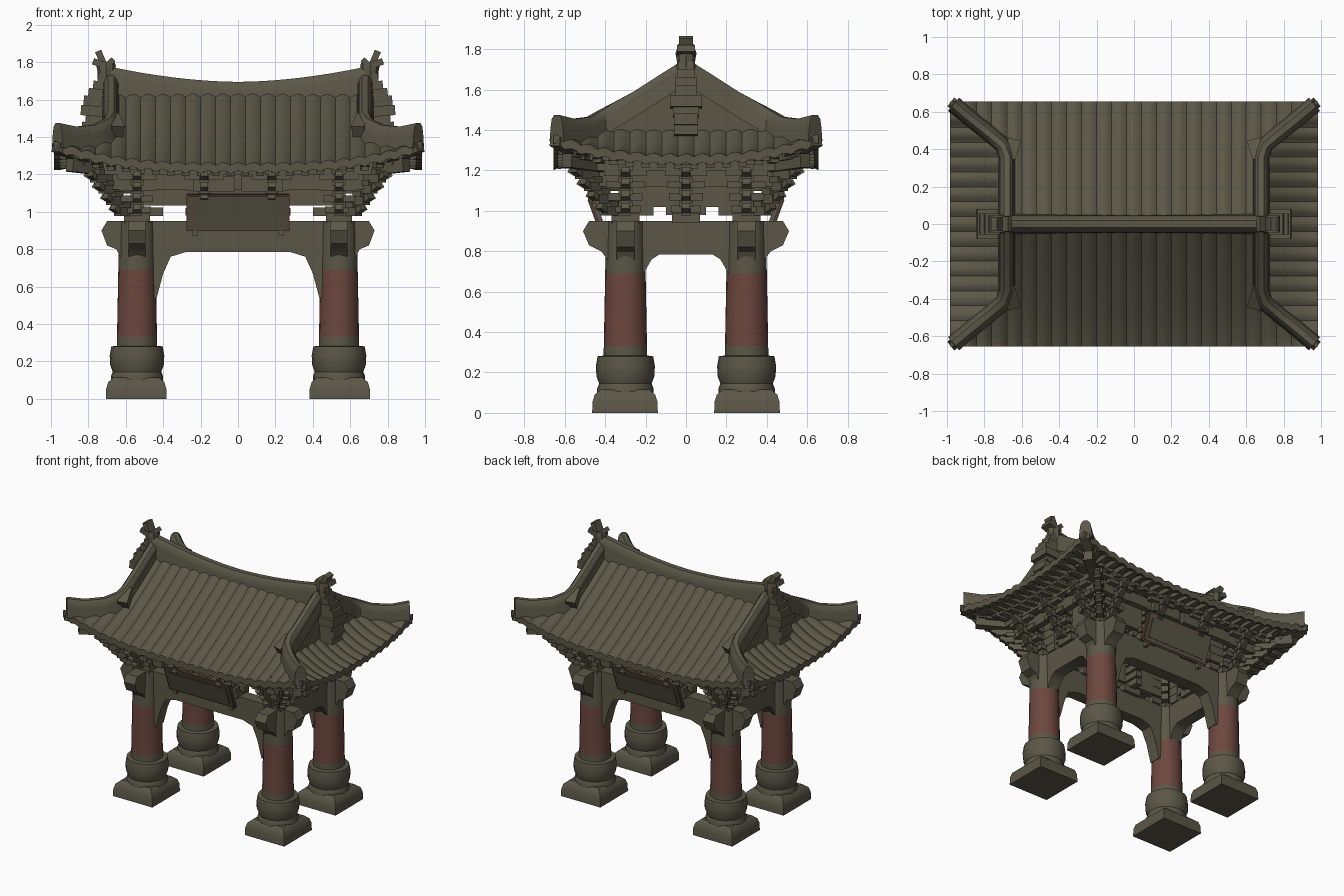
import bpy, bmesh, math
from mathutils import Matrix, Vector

cube = bpy.data.objects.get("Cube")
if cube:
    bpy.data.objects.remove(cube, do_unlink=True)


def material(name, rgb):
    m = bpy.data.materials.new(name)
    m.use_nodes = True
    m.diffuse_color = (*rgb, 1)
    m.node_tree.nodes["Principled BSDF"].inputs["Base Color"].default_value = (*rgb, 1)
    return m


OLIVE = material("weathered olive", (0.104, 0.095, 0.063))
RED = material("faded red", (0.15, 0.063, 0.048))


def finish(bm, name, mats=(OLIVE,), mirror="", rule=None, angle=35):
    for axis in mirror:
        s = Vector((-1, 1, 1)) if axis == "x" else Vector((1, -1, 1))
        dup = bmesh.ops.duplicate(bm, geom=bm.verts[:] + bm.edges[:] + bm.faces[:])["geom"]
        for v in dup:
            if isinstance(v, bmesh.types.BMVert):
                v.co *= s
    bmesh.ops.recalc_face_normals(bm, faces=bm.faces)
    if rule:
        for f in bm.faces:
            f.material_index = int(rule(f.calc_center_median()))
    me = bpy.data.meshes.new(name)
    bm.to_mesh(me)
    bm.free()
    for m in mats:
        me.materials.append(m)
    me.shade_smooth()
    me.set_sharp_from_angle(angle=math.radians(angle))
    ob = bpy.data.objects.new(name, me)
    bpy.context.collection.objects.link(ob)
    return ob


def box(bm, c, size, rot=None):
    m = Matrix.Translation(c) @ (rot or Matrix()) @ Matrix.Diagonal((*size, 1))
    bmesh.ops.create_cube(bm, size=1, matrix=m)


def bar(bm, p, q, w, h):
    p, q = Vector(p), Vector(q)
    d = q - p
    rot = d.to_track_quat("X", "Z").to_matrix().to_4x4()
    box(bm, (p + q) / 2, (d.length, w, h), rot)


def loft(bm, rings):
    """Skin equal-length point rings and cap both ends."""
    vs = [[bm.verts.new(p) for p in r] for r in rings]
    n = len(vs[0])
    for a, b in zip(vs, vs[1:]):
        for i in range(n):
            bm.faces.new((a[i], a[(i + 1) % n], b[(i + 1) % n], b[i]))
    bm.faces.new(vs[0])
    bm.faces.new(vs[-1])


def lathe(bm, c, profile, n=20, turn=0.0):
    loft(bm, [[(c[0] + r * math.cos(turn + math.tau * i / n),
                c[1] + r * math.sin(turn + math.tau * i / n), z) for i in range(n)]
              for r, z in profile])


def prism(bm, half, offset, thick, along_x):
    """Mirrored side profile given thickness, along x or y."""
    pts = half + [(-a, z) for a, z in reversed(half)]
    put = (lambda a, t, z: (a, t, z)) if along_x else (lambda a, t, z: (t, a, z))
    loft(bm, [[put(a, offset + s * thick / 2, z) for a, z in pts] for s in (-1, 1)])


def ridge(bm, path, w, depth):
    """Sweep a rounded ridge section along points that lie on its top."""
    rings = []
    for i, p in enumerate(path):
        t = Vector(path[min(i + 1, len(path) - 1)]) - Vector(path[max(i - 1, 0)])
        n = Vector((-t.y, t.x, 0)).normalized()
        rings.append([Vector(p) + n * w * a - Vector((0, 0, b)) for a, b in
                      ((-1.15, depth), (-0.95, 0.05), (-0.8, 0.02), (-0.4, 0), (0.4, 0),
                       (0.8, 0.02), (0.95, 0.05), (1.15, depth))])
    loft(bm, rings)


# Roof shape
EX, EY, GX, GY = 0.985, 0.655, 0.70, 0.40
CX, CY = 0.54, 0.30


def front_z(x, y):
    t = min(abs(y) / EY, 1)
    return 1.27 + 0.40 * (1 - t) ** 1.15 + 0.12 * abs(x / EX) ** 3 * t * t


def hip_y(x):
    return GY + (EY - GY) * max(0, (abs(x) - GX) / (EX - GX))


def side_z(x, y):
    s, h = (abs(x) - GX) / (EX - GX), hip_y(x)
    return front_z(x, h) - 0.10 * s * (1 - (abs(y) / h) ** 2.5)


def rib(u):
    return 0.016 * abs(math.cos(math.pi * u / 0.08)) - 0.008


def sheet(bm, us, vs, fn):
    g = [[bm.verts.new(fn(u, v)) for v in vs] for u in us]
    for a, b in zip(g, g[1:]):
        for j in range(len(vs) - 1):
            bm.faces.new((a[j], b[j], b[j + 1], a[j + 1]))


def solid(bm):
    bmesh.ops.remove_doubles(bm, verts=bm.verts, dist=1e-5)
    bmesh.ops.recalc_face_normals(bm, faces=bm.faces)
    for v in bm.verts:
        v.co.z -= 0.015
    geo = bm.verts[:] + bm.edges[:] + bm.faces[:]
    low = bmesh.ops.extrude_face_region(bm, geom=geo, use_keep_orig=True)["geom"]
    for v in low:
        if isinstance(v, bmesh.types.BMVert):
            v.co.z -= 0.045


rows = [i / 10 for i in range(11)]


def front_point(x, r, top):
    y = top + (EY - top) * r
    return (x, y, front_z(x, y) + rib(x))


bm = bmesh.new()
sheet(bm, [i / 100 for i in range(-70, 71)], rows, lambda x, r: front_point(x, r, 0))
solid(bm)
finish(bm, "main_roof_slopes", mirror="y")

bm = bmesh.new()
sheet(bm, [GX + (EX - GX) * i / 28 for i in range(29)], rows,
      lambda x, r: front_point(x, r, hip_y(x)))
solid(bm)
finish(bm, "corner_roof_slopes", mirror="xy")


def side_point(Y, r):
    x = GX + (EX - GX) * r
    h = hip_y(x)
    y = max(-h, min(h, Y))
    return (x, y, side_z(x, y) + rib(y))


bm = bmesh.new()
sheet(bm, [EY * i / 66 for i in range(-66, 67)], rows, side_point)
solid(bm)
finish(bm, "side_roof_slopes", mirror="x")

# Gable walls, flush with the descending ridges
bm = bmesh.new()
loft(bm, [[(x, -0.42, 1.36), (x, 0.42, 1.36), (x, 0.40, 1.46), (x, 0.2, 1.59), (x, 0, 1.72),
           (x, -0.2, 1.59), (x, -0.40, 1.46)] for x in (0.64, 0.718)])
finish(bm, "gable_walls", mirror="x")

# Ridges
bm = bmesh.new()
xs = [i * 0.068 for i in range(-10, 11)]
ridge(bm, [(x, 0, 1.695 + 0.08 * abs(x / 0.68) ** 1.8) for x in xs], 0.047, 0.15)
finish(bm, "main_ridge")
bm = bmesh.new()
ridge(bm, [(0.68, 0, 1.755), (0.68, 0.12, 1.68), (0.68, 0.26, 1.59), (0.68, 0.36, 1.535),
           (0.70, 0.42, 1.50), (0.77, 0.48, 1.465), (0.87, 0.56, 1.455), (0.965, 0.64, 1.475)],
      0.04, 0.13)
finish(bm, "descending_and_hip_ridges", mirror="xy")
bm = bmesh.new()
bar(bm, (0.675, 0.33, 1.49), (0.645, 0.43, 1.42), 0.07, 0.09)
finish(bm, "ridge_spurs", mirror="xy")

# Finials and stepped gable ornaments
bm = bmesh.new()
lathe(bm, (0.705, 0), [(0.05, 1.66), (0.045, 1.74), (0.052, 1.78), (0.045, 1.80)], 8)
bar(bm, (0.71, 0, 1.77), (0.748, 0, 1.86), 0.07, 0.035)
bar(bm, (0.72, 0, 1.785), (0.775, 0, 1.805), 0.09, 0.035)
bar(bm, (0.705, 0, 1.78), (0.665, 0, 1.815), 0.08, 0.03)
finish(bm, "ridge_finials", mirror="x")
bm = bmesh.new()
for z, x, w in ((1.40, 0.82, 0.12), (1.45, 0.835, 0.12), (1.495, 0.815, 0.13), (1.54, 0.84, 0.16),
                (1.59, 0.825, 0.11), (1.63, 0.80, 0.11), (1.67, 0.775, 0.09), (1.71, 0.75, 0.08)):
    bar(bm, (0.66, 0, z - 0.01), (x, 0, z + 0.005), w, 0.055)
finish(bm, "gable_ornaments", mirror="x")

# Ceiling, rafters and corner beams
bm = bmesh.new()
box(bm, (0, 0, 1.265), (1.66, 1.06, 0.03))
finish(bm, "ceiling")
bm = bmesh.new()
for i in range(12):
    x = 0.04 + 0.08 * i
    lift = 0.12 * (x / EX) ** 3
    bar(bm, (min(x, 0.66), 0.36, 1.25), (min(x, 0.9), 0.56, 1.21 + 0.8 * lift), 0.04, 0.04)
    bar(bm, (min(x, 0.8), 0.48, 1.235 + 0.5 * lift), (x, 0.635, 1.225 + lift), 0.045, 0.035)
for i in range(8):
    y = 0.04 + 0.08 * i
    lift = 0.10 * (y / EY) ** 2.5
    bar(bm, (0.62, min(y, 0.40), 1.25), (0.87, min(y, 0.52), 1.23 + 0.8 * lift), 0.04, 0.04)
    bar(bm, (0.78, min(y, 0.50), 1.25 + 0.5 * lift), (0.955, y, 1.245 + lift), 0.045, 0.035)
finish(bm, "rafters", mirror="xy")
bm = bmesh.new()
bar(bm, (0.54, 0.30, 1.21), (0.90, 0.59, 1.25), 0.06, 0.07)
bar(bm, (0.80, 0.51, 1.29), (0.97, 0.645, 1.36), 0.06, 0.08)
finish(bm, "corner_beams", mirror="xy")

# Purlins and wall infill
bm = bmesh.new()
for y, z, h in ((0.30, 1.135, 0.20), (0.45, 1.16, 0.08), (0.50, 1.225, 0.05)):
    box(bm, (0, y, z), (2 * (y + 0.22), 0.045, h))
box(bm, (0.13, 0.475, 1.15), (0.22, 0.05, 0.08))
finish(bm, "long_purlins", mirror="xy")
bm = bmesh.new()
for x, z, h in ((0.54, 1.13, 0.22), (0.68, 1.16, 0.08), (0.74, 1.225, 0.05)):
    box(bm, (x, 0, z), (0.045, 2 * (x - 0.22), h))
finish(bm, "short_purlins", mirror="x")


# Stepped bracket sets
def brackets(bm, x, y, angles):
    for deg in angles:
        rot = Matrix.Rotation(math.radians(deg), 4, "Z")
        reach = 1.3 if deg == 45 else 1
        for k in range(4):
            z, L = 1.0 + 0.06 * k, (0.115 + 0.045 * k) * reach
            at = lambda a, dz: Vector((x, y, z + dz)) + rot @ Vector((a, 0, 0))
            box(bm, at((L - 0.14) / 2, 0), (L + 0.14, 0.05, 0.045), rot)
            bar(bm, at(L - 0.03, -0.01), at(L + 0.03, 0.025), 0.04, 0.03)
            box(bm, at(L - 0.04, 0.035), (0.06, 0.07, 0.03), rot)
            if deg != 45:
                box(bm, at(L - 0.05, 0.01), (0.04, 0.15 + 0.02 * k, 0.035), rot)
                box(bm, at(0, 0), (0.045, 0.20 + 0.04 * k, 0.04), rot)
    box(bm, (x, y, 0.965), (0.14, 0.14, 0.05))


bm = bmesh.new()
brackets(bm, CX, CY, (0, 45, 90))
brackets(bm, 0.18, CY, (90,))
finish(bm, "corner_and_front_brackets", mirror="xy")
bm = bmesh.new()
brackets(bm, CX, 0, (0,))
finish(bm, "side_brackets", mirror="x")

# Arched tie beams with carved ends
bm = bmesh.new()
prism(bm, [(0.28, 0.785), (0.36, 0.76), (0.40, 0.67), (0.435, 0.54), (0.54, 0.54), (0.56, 0.80),
           (0.63, 0.76), (0.65, 0.80), (0.70, 0.82), (0.73, 0.90), (0.70, 0.95)], CY, 0.09, True)
finish(bm, "long_tie_beams", mirror="y")
bm = bmesh.new()
prism(bm, [(0.13, 0.785), (0.17, 0.76), (0.21, 0.69), (0.30, 0.69), (0.34, 0.80), (0.39, 0.76),
           (0.42, 0.80), (0.48, 0.83), (0.51, 0.90), (0.48, 0.95)], CX, 0.09, False)
finish(bm, "short_tie_beams", mirror="x")

# Columns and stone bases
bm = bmesh.new()
lathe(bm, (CX, CY), [(0.108, 0.27), (0.107, 0.33), (0.10, 0.69), (0.096, 0.95)])
finish(bm, "columns", (OLIVE, RED), "xy", lambda c: 0.33 < c.z < 0.69)
bm = bmesh.new()
lathe(bm, (CX, CY), [(0.14, 0.09), (0.14, 0.12), (0.13, 0.145), (0.143, 0.18), (0.146, 0.23),
                     (0.138, 0.28), (0.10, 0.285)])
finish(bm, "column_drums", mirror="xy")
bm = bmesh.new()
lathe(bm, (CX + 0.004, CY + 0.002), [(0.230, 0), (0.227, 0.055), (0.212, 0.09), (0.17, 0.115)],
      4, math.pi / 4)
finish(bm, "plinths", mirror="xy")

# Tilted name boards, thin red lines around a plain panel
tilt = Matrix.Rotation(math.radians(-20), 4, "X")
for name, size, out, mat in (("board_back", (0.54, 0.02, 0.20), 0, OLIVE),
                             ("board_rim", (0.55, 0.008, 0.21), 0.01, RED),
                             ("board_frame", (0.53, 0.008, 0.19), 0.017, OLIVE),
                             ("board_inner_line", (0.485, 0.004, 0.145), 0.021, RED),
                             ("board_panel", (0.475, 0.004, 0.135), 0.024, OLIVE)):
    bm = bmesh.new()
    box(bm, Vector((0, 0.44, 1.0)) + tilt @ Vector((0, out, 0)), size, tilt)
    finish(bm, name, (mat,), "y")
bm = bmesh.new()
box(bm, (0.23, 0.40, 0.90), (0.025, 0.03, 0.06))
finish(bm, "board_feet", mirror="xy")
